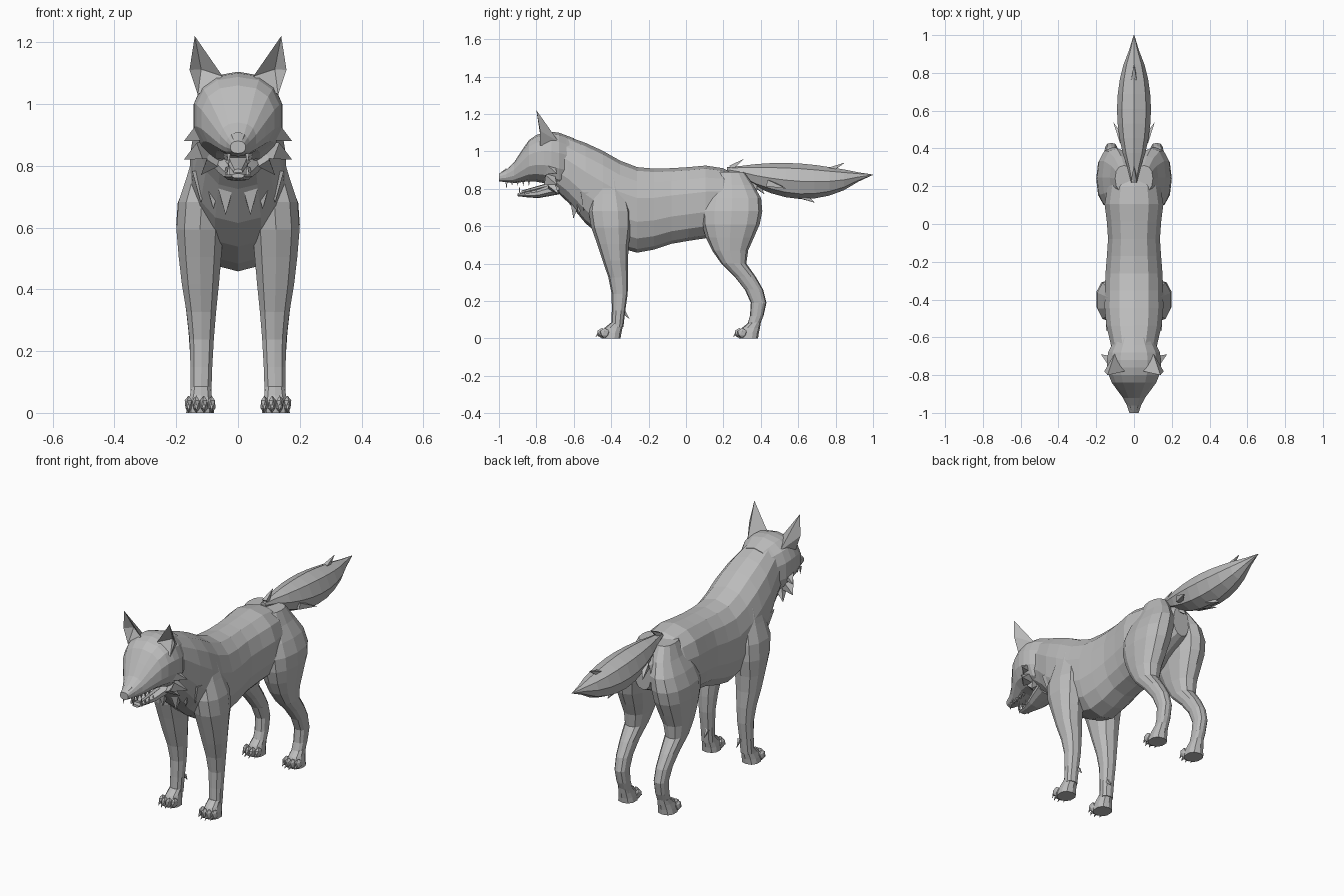
import bpy, bmesh, math
from mathutils import Vector

if "Cube" in bpy.data.objects:
    bpy.data.objects.remove(bpy.data.objects["Cube"])

GREY = (.5, .5, .5, 1)
fur = bpy.data.materials.new("grey_fur")
fur.use_nodes = True
fur.diffuse_color = GREY
fur.node_tree.nodes["Principled BSDF"].inputs["Base Color"].default_value = GREY


def finish(name, bm, mirror):
    """Turn a bmesh into a flat-shaded object, mirrored across x if wanted."""
    bmesh.ops.recalc_face_normals(bm, faces=bm.faces)
    mesh = bpy.data.meshes.new(name)
    bm.to_mesh(mesh)
    bm.free()
    mesh.materials.append(fur)
    part = bpy.data.objects.new(name, mesh)
    bpy.context.collection.objects.link(part)
    if mirror:
        modifier = part.modifiers.new("Mirror", 'MIRROR')
        modifier.use_mirror_merge = False


def sample(keys, t):
    """Smooth curve through evenly spaced keys, for t from start to end."""
    last = len(keys) - 1
    place = t * last
    i = max(min(int(place), last - 1), 0)
    f = place - i
    before, start, end, after = [keys[max(min(k, last), 0)] for k in range(i - 1, i + 3)]
    leave, arrive = (end - before) / 2, (after - start) / 2
    ease = f * f * (3 - 2 * f)
    swing = f * (1 - f) * (leave * (1 - f) - arrive * f)
    return start + (end - start) * ease + swing


def soften(value, power):
    return math.copysign(abs(value) ** power, value)


def loft(name, span, rings, sides, inner, outer, low, high, upright, power=.85):
    """Tube of rounded rings that fill the box between the four profile curves."""
    bm = bmesh.new()
    loops = []
    for r in range(rings):
        t = r / (rings - 1)
        along = span[0] + (span[1] - span[0]) * t
        xa, xb, a, b = [sample(keys, t) for keys in (inner, outer, low, high)]
        loop = []
        for s in range(sides):
            angle = math.tau * s / sides
            x = (xa + xb + (xb - xa) * soften(math.sin(angle), power)) / 2
            d = (a + b + (b - a) * soften(math.cos(angle), power)) / 2
            loop.append(bm.verts.new((x, d, along) if upright else (x, along, d)))
        loops.append(loop)
    for one, two in zip(loops, loops[1:]):
        for s in range(sides):
            bm.faces.new((one[s - 1], one[s], two[s], two[s - 1]))
    bm.faces.new(loops[0])
    bm.faces.new(loops[-1])
    finish(name, bm, upright)


def body_part(name, span, rings, sides, width, bottom, top, power=.85):
    """Central part running from front to back."""
    loft(name, span, rings, sides, [-w for w in width], width, bottom, top, False, power)


def limb(name, span, rings, sides, inner, outer, front, back):
    """Mirrored part running upwards."""
    loft(name, span, rings, sides, inner, outer, front, back, True)


def tufts(name, items, mirror=True):
    """Pointed four-sided spikes: base, tip, half width."""
    bm = bmesh.new()
    for base, tip, width in items:
        base, tip = Vector(base), Vector(tip)
        direction = (tip - base).normalized()
        side = direction.orthogonal().normalized() * width
        other = direction.cross(side)
        ring = [bm.verts.new(base + o) for o in (side, other, -side, -other)]
        point = bm.verts.new(tip)
        bm.faces.new(ring)
        for i in range(len(ring)):
            bm.faces.new((ring[i - 1], ring[i], point))
    finish(name, bm, mirror)


# Torso and neck, from rump to nape
body_part("torso", (.38, -.72), rings=13, sides=14,
          width=[.05, .155, .14, .155, .155, .11],
          bottom=[.66, .55, .51, .46, .58, .81],
          top=[.83, .92, .91, .92, 1.03, 1.1])

# Head with upper muzzle and nose
body_part("head", (-.6, -1), rings=11, sides=14,
          width=[.1, .14, .145, .12, .06, .025],
          bottom=[.8, .8, .83, .84, .83, .84],
          top=[1.07, 1.1, 1.1, 1.06, .94, .88])
body_part("nose", (-.96, -1), rings=3, sides=8,
          width=[.03, .015], bottom=[.85, .86], top=[.91, .88])

# Open lower jaw with tongue and teeth
body_part("lower_jaw", (-.68, -.9), rings=5, sides=10,
          width=[.08, .05, .02], bottom=[.77, .75, .76], top=[.84, .8, .775])
body_part("tongue", (-.74, -.88), rings=3, sides=8,
          width=[.04, .015], bottom=[.8, .77], top=[.83, .79])
teeth = []
for k in range(5):
    x, y = .03 + k * .003, -.96 + k * .03
    length = .02 if k else .04
    teeth.append(((x, y, .84), (x, y, .835 - length), .008))
    teeth.append(((x, y + .07, .77), (x, y + .07, .78 + length), .007))
tufts("teeth", teeth)

# Ears, hollow at the front
bm = bmesh.new()
corners = [Vector(p) for p in ((.14, -.8, 1.22), (.05, -.78, 1.09),
                               (.13, -.78, 1.03), (.157, -.78, 1.11))]
rim = [bm.verts.new(p) for p in corners]
hollow = bm.verts.new(sum(corners, Vector()) / len(corners) + Vector((0, .04, 0)))
back = bm.verts.new((.1, -.68, 1.05))
for i in range(len(rim)):
    for middle in (hollow, back):
        bm.faces.new((rim[i - 1], rim[i], middle))
finish("ears", bm, True)

# Cheek ruff and chest tufts
tufts("cheek_ruff", [((.11, -.73, z), (.175, -.69, z - .03), .04) for z in (.91, .85)])
tufts("throat_ruff", [((.08, -.72, .82), (.12, -.68, .77), .03)])
tufts("chest_tufts", [((x, -.62 + x * .7, .72 + x / 2), (x, -.63 + x * .7, .62 + x / 2), .04)
                      for x in (.04, .08, .12)])

# Front legs with shoulders
limb("front_leg", (.06, .86), rings=10, sides=10,
     inner=[.085, .075, .055, .04, .04], outer=[.155, .16, .19, .2, .14],
     front=[-.4, -.4, -.46, -.52, -.49], back=[-.335, -.31, -.31, -.29, -.34])
tufts("dewclaw", [((.1, -.33, .14), (.1, -.3, .1), .012)])

# Hind legs with hocks and thighs
limb("hind_leg", (.05, .89), rings=13, sides=12,
     inner=[.085, .08, .03, .005], outer=[.15, .16, .185, .195, .1],
     front=[.32, .35, .295, .18, .11, .08, .1, .17],
     back=[.385, .43, .4, .32, .36, .405, .395, .31])

# Paws with toes and claws
for pair, y in (("front", -.48), ("hind", .255)):
    limb(pair + "_paw", (0, .085), rings=4, sides=10,
         inner=[.075, .087], outer=[.17, .152],
         front=[y + .03, y + .03, y + .08], back=[y + .13, y + .145])
    bm = bmesh.new()
    claws = []
    for k in range(4):
        toe = Vector((.085 + k * .025, y + (.045 if k in (0, 3) else .03), .028))
        ball = bmesh.ops.create_icosphere(bm, subdivisions=1, radius=.028)
        for v in ball["verts"]:
            v.co.x /= 2
            v.co += toe
        claws.append((toe - Vector((0, .02, .006)), toe - Vector((0, .035, .022)), .007))
    finish(pair + "_toes", bm, True)
    tufts(pair + "_claws", claws)

# Bushy tail with loose tufts
body_part("tail", (.22, 1), rings=11, sides=8, power=1,
          width=[.015, .07, .09, .067, .002],
          bottom=[.89, .79, .745, .775, .874],
          top=[.915, .935, .935, .91, .876])
tufts("tail_tufts", [((0, .24, .91), (0, .31, .96), .02), ((0, .77, .9), (0, .85, .94), .02),
                     ((0, .61, .77), (0, .69, .725), .03), ((0, .37, .83), (0, .42, .77), .03)],
      mirror=False)
tufts("tail_side_tufts", [((.06, .44, .83), (.11, .54, .8), .025)])
